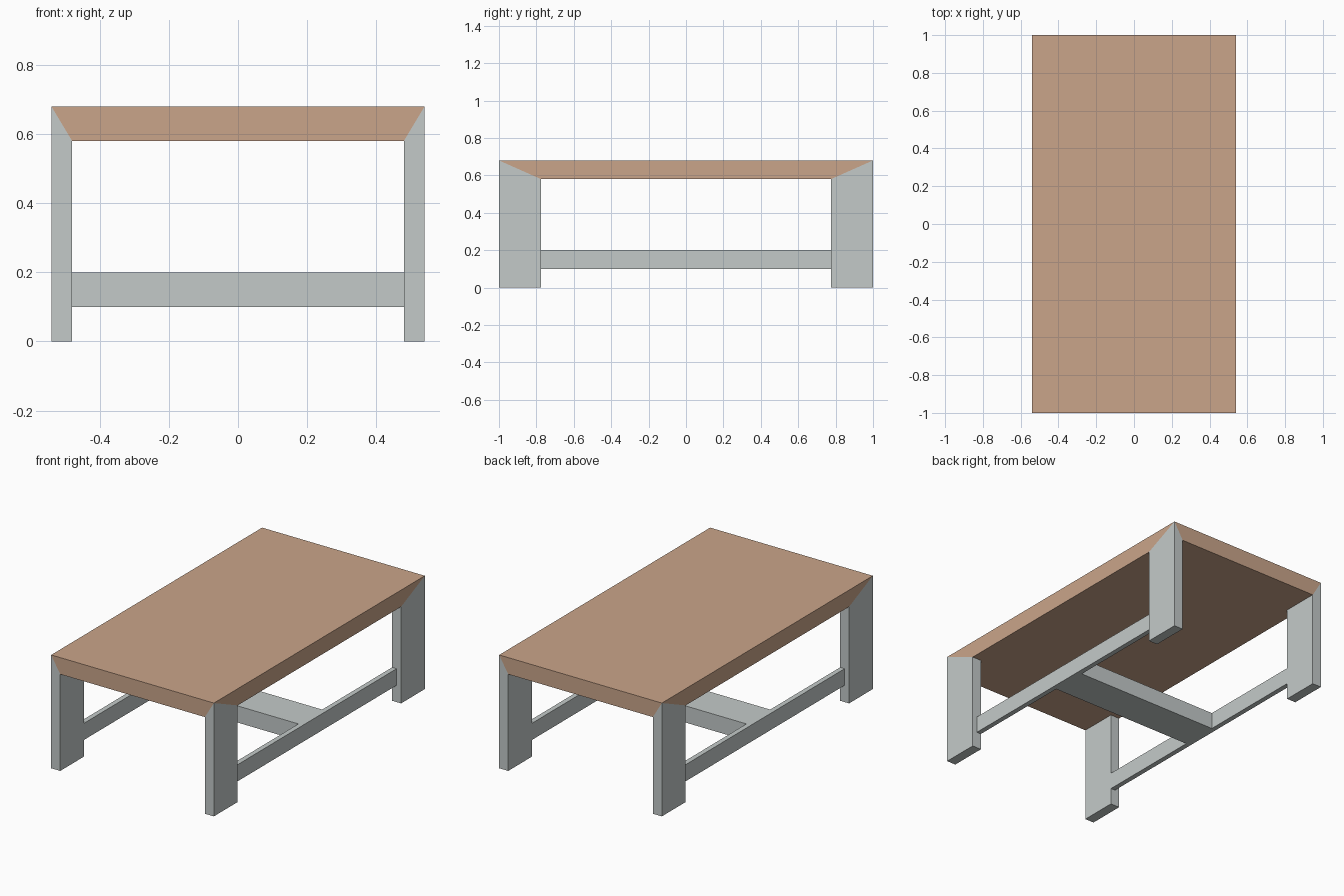
import bpy
import bmesh

if "Cube" in bpy.data.objects:
    bpy.data.objects.remove(bpy.data.objects["Cube"])

X, Y = 0.54, 1.0          # outer half sizes
IX, IY = 0.48, 0.775      # inner leg edges
TOP, UNDER = 0.68, 0.58   # tabletop heights


def material(name, color):
    m = bpy.data.materials.new(name)
    m.diffuse_color = (*color, 1.0)
    m.use_nodes = True
    m.node_tree.nodes["Principled BSDF"].inputs["Base Color"].default_value = m.diffuse_color
    return m


WOOD = material("light_wood", (0.591, 0.376, 0.254))
GREY = material("pale_grey", (0.552, 0.591, 0.584))


def finish(name, bm, mat):
    bmesh.ops.recalc_face_normals(bm, faces=bm.faces)
    me = bpy.data.meshes.new(name)
    bm.to_mesh(me)
    bm.free()
    me.materials.append(mat)
    ob = bpy.data.objects.new(name, me)
    bpy.context.collection.objects.link(ob)
    return ob


def box(name, lo, hi, mat):
    bm = bmesh.new()
    bmesh.ops.create_cube(bm, size=1.0)
    for v in bm.verts:
        v.co = [(a + b) / 2 + c * (b - a) for a, b, c in zip(lo, hi, v.co)]
    return finish(name, bm, mat)


# Tabletop: rectangular top, underside notched at each corner for the mitred legs
bm = bmesh.new()
corners = [(1, 1), (-1, 1), (-1, -1), (1, -1)]
top = [bm.verts.new((sx * X, sy * Y, TOP)) for sx, sy in corners]
notch = []
for sx, sy in corners:
    pts = [(X, IY), (IX, IY), (IX, Y)]
    if sx * sy < 0:
        pts.reverse()
    notch.append([bm.verts.new((sx * x, sy * y, UNDER)) for x, y in pts])
bm.faces.new(top)
bm.faces.new([v for n in notch for v in n])
for i in range(4):
    j = (i + 1) % 4
    a, b, c = notch[i]
    bm.faces.new((top[i], top[j], notch[j][0], c))   # sloped-end apron
    bm.faces.new((top[i], a, b))                     # mitre faces
    bm.faces.new((top[i], b, c))
finish("tabletop", bm, WOOD)

# Legs: posts whose outer corner rises to a point at the tabletop corner
for sx, sy in corners:
    bm = bmesh.new()
    plan = [(X, Y), (IX, Y), (IX, IY), (X, IY)]
    low = [bm.verts.new((sx * x, sy * y, 0)) for x, y in plan]
    high = [bm.verts.new((sx * x, sy * y, TOP if k == 0 else UNDER))
            for k, (x, y) in enumerate(plan)]
    bm.faces.new(low)
    for k in range(4):
        n = (k + 1) % 4
        bm.faces.new((low[k], low[n], high[n], high[k]))
    bm.faces.new((high[0], high[1], high[2]))
    bm.faces.new((high[0], high[2], high[3]))
    finish(("back" if sy > 0 else "front") + ("_right" if sx > 0 else "_left") + "_leg",
           bm, GREY)

# Side rails, flush with the inside of the legs
for name, x0, x1 in (("right_rail", IX, 0.51), ("left_rail", -0.51, -IX)):
    box(name, (x0, -IY, 0.1), (x1, IY, 0.2), GREY)

# Wide cross stretcher between the rails
box("cross_stretcher", (-IX, -0.1125, 0.1), (IX, 0.1125, 0.2), GREY)
